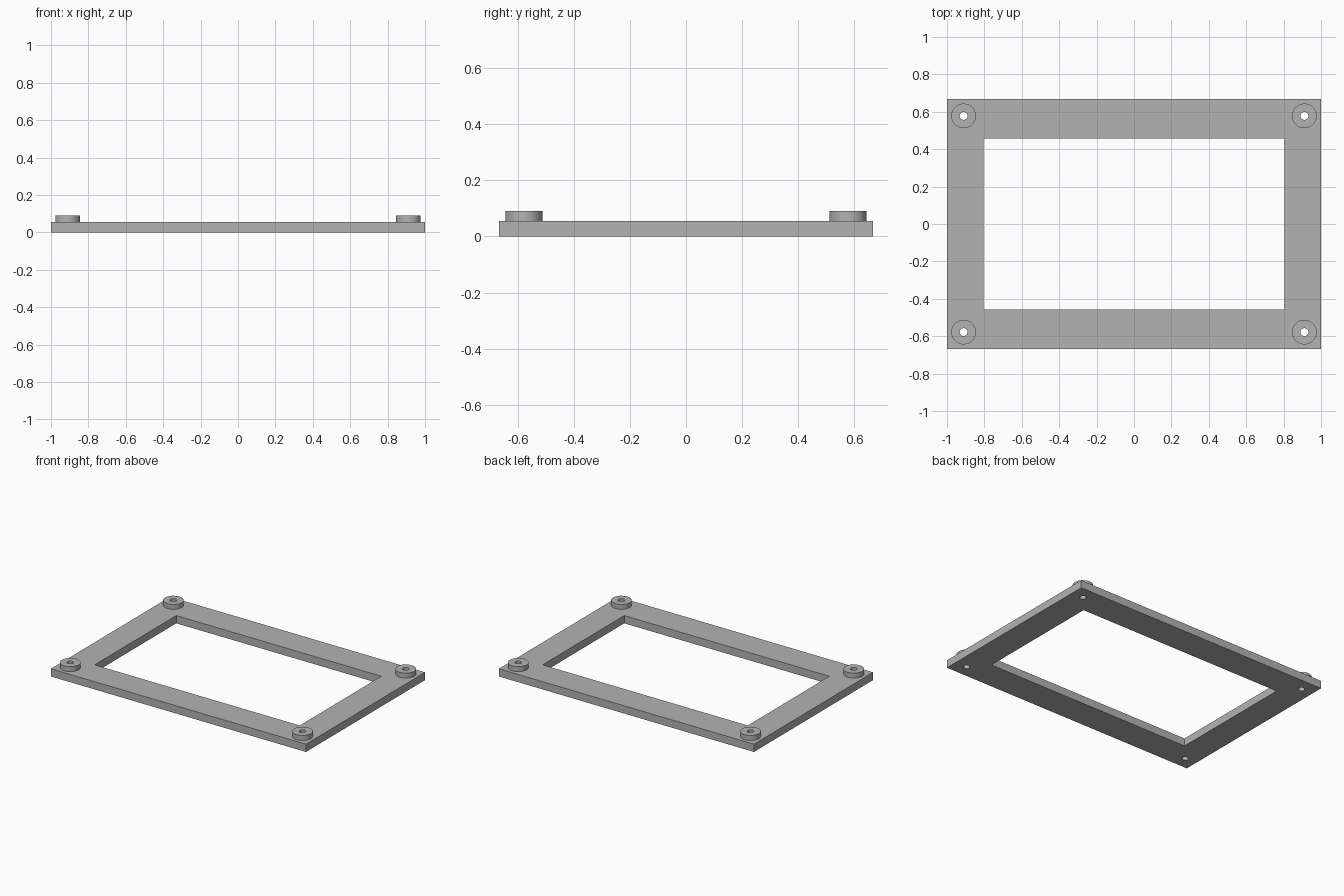
import bpy, bmesh, math
from mathutils import Matrix

if "Cube" in bpy.data.objects:
    bpy.data.objects.remove(bpy.data.objects["Cube"])

LENGTH, WIDTH, THICK = 2.0, 1.334, 0.055      # outer plate
OPEN_X, OPEN_Y = 1.608, 0.914                 # window opening
BOSS_X, BOSS_Y = 0.911, 0.578                 # boss centres
BOSS_R, HOLE_R, TOP = 0.066, 0.021, 0.09
SIDES = 48

grey = bpy.data.materials.new("grey")
grey.diffuse_color = (0.45, 0.45, 0.45, 1)
grey.use_nodes = True
grey.node_tree.nodes["Principled BSDF"].inputs["Base Color"].default_value = grey.diffuse_color


def add_object(name, bm):
    mesh = bpy.data.meshes.new(name)
    bmesh.ops.recalc_face_normals(bm, faces=bm.faces)
    bm.to_mesh(mesh)
    bm.free()
    mesh.materials.append(grey)
    obj = bpy.data.objects.new(name, mesh)
    bpy.context.collection.objects.link(obj)
    return obj


def add_box(bm, sx, sy, sz, z):
    bmesh.ops.create_cube(bm, size=1, matrix=Matrix.Translation((0, 0, z)) @ Matrix.Diagonal((sx, sy, sz, 1)))


def smooth(obj):
    bpy.ops.object.select_all(action='DESELECT')
    obj.select_set(True)
    bpy.context.view_layer.objects.active = obj
    bpy.ops.object.shade_smooth_by_angle(angle=math.radians(30))


corners = [(sx * BOSS_X, sy * BOSS_Y) for sx in (-1, 1) for sy in (-1, 1)]

# Plate
bm = bmesh.new()
add_box(bm, LENGTH, WIDTH, THICK, THICK / 2)
frame = add_object("frame", bm)

# Cutter for the window and the four screw holes
bm = bmesh.new()
add_box(bm, OPEN_X, OPEN_Y, 0.3, 0)
for x, y in corners:
    bmesh.ops.create_cone(bm, cap_ends=True, segments=SIDES, radius1=HOLE_R, radius2=HOLE_R,
                          depth=0.3, matrix=Matrix.Translation((x, y, 0)))
cutter = add_object("opening_cutter", bm)
cutter.hide_render = True
cut = frame.modifiers.new("openings", 'BOOLEAN')
cut.operation = 'DIFFERENCE'
cut.solver = 'EXACT'
cut.object = cutter
smooth(frame)
bpy.ops.object.modifier_apply(modifier=cut.name)
bpy.data.objects.remove(cutter)
smooth(frame)

# Hollow round bosses, lathed from an open profile
profile = [(HOLE_R, THICK), (HOLE_R, TOP), (BOSS_R, TOP), (BOSS_R, THICK)]
for i, (x, y) in enumerate(corners):
    bm = bmesh.new()
    verts = [bm.verts.new((r, 0, z)) for r, z in profile]
    edges = [bm.edges.new(pair) for pair in zip(verts, verts[1:])]
    bmesh.ops.spin(bm, geom=verts + edges, axis=(0, 0, 1), cent=(0, 0, 0),
                   angle=math.tau, steps=SIDES, use_merge=True)
    bmesh.ops.remove_doubles(bm, verts=bm.verts, dist=1e-5)
    # outward normals need a closed ring, so bridge the hidden underside too
    bmesh.ops.bridge_loops(bm, edges=[e for e in bm.edges if e.is_boundary])
    bmesh.ops.translate(bm, verts=bm.verts, vec=(x, y, 0))
    smooth(add_object(f"boss_{i + 1}", bm))
